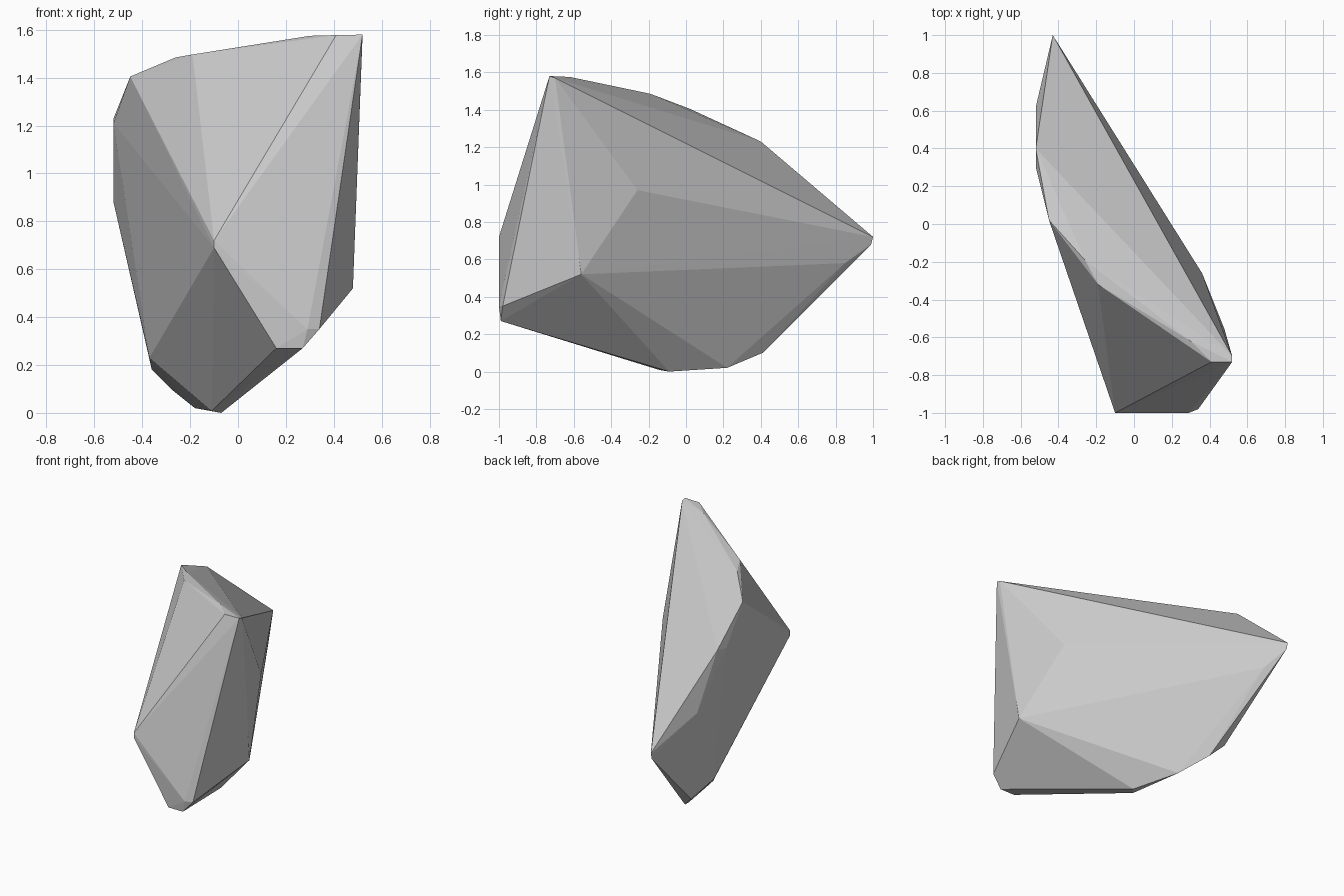
import bpy, bmesh

# Key corners of the faceted boulder, grouped by region
top_ridge = [(0.52, -0.73, 1.58), (0.52, -0.70, 1.57), (0.41, -0.73, 1.578),
             (0.30, -0.62, 1.575), (-0.19, -0.32, 1.497), (-0.26, -0.19, 1.485),
             (-0.45, 0.02, 1.405)]
left_side = [(-0.52, 0.40, 1.23), (-0.52, 0.30, 1.21), (-0.52, 0.62, 0.88)]
back_tip = [(-0.43, 1.00, 0.72), (-0.43, 0.99, 0.68), (-0.36, 0.85, 0.58)]
right_side = [(0.36, -0.26, 0.97), (0.48, -0.56, 0.52)]
front_edge = [(-0.10, -1.00, 0.72), (-0.10, -1.00, 0.69), (0.16, -0.99, 0.27),
              (0.27, -0.99, 0.27), (0.29, -1.00, 0.35), (0.34, -0.98, 0.35)]
base = [(-0.07, -0.09, 0.0), (-0.11, -0.14, 0.008), (-0.18, 0.22, 0.02),
        (-0.28, 0.41, 0.10), (-0.36, 0.46, 0.18), (-0.37, 0.22, 0.23)]

# Wrap the corners in a convex shell
bm = bmesh.new()
for p in top_ridge + left_side + back_tip + right_side + front_edge + base:
    bm.verts.new(p)
hull = bmesh.ops.convex_hull(bm, input=bm.verts[:])
loose = [v for v in bm.verts if not v.link_faces]
bmesh.ops.delete(bm, geom=loose, context='VERTS')
bmesh.ops.recalc_face_normals(bm, faces=bm.faces[:])

mesh = bpy.data.meshes.new("boulder")
bm.to_mesh(mesh)
bm.free()
boulder = bpy.data.objects.new("boulder", mesh)
bpy.context.collection.objects.link(boulder)
